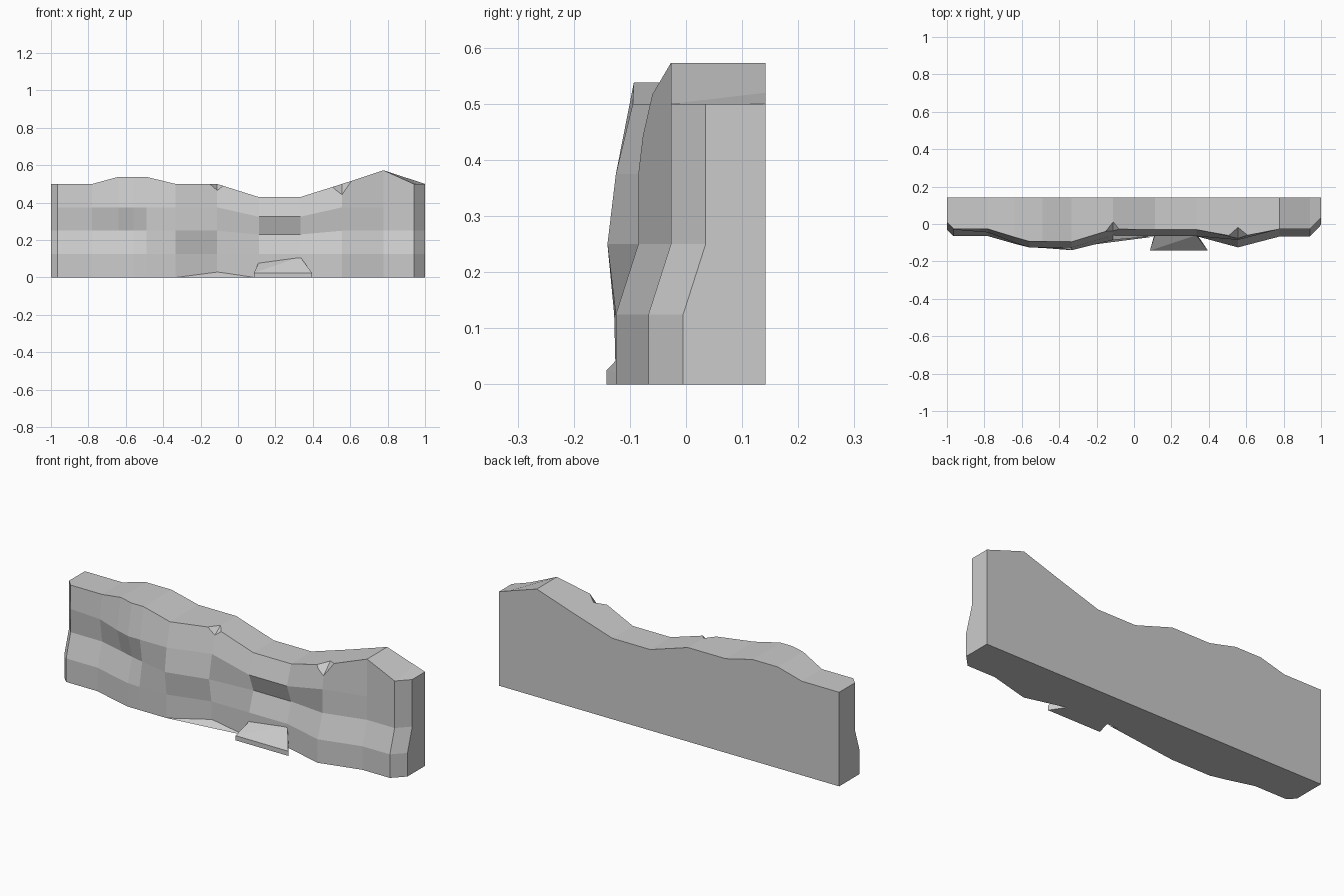
import bpy, bmesh
from mathutils import Vector

BACK = 0.142


def make_object(name, bm):
    bmesh.ops.recalc_face_normals(bm, faces=bm.faces)
    mesh = bpy.data.meshes.new(name)
    bm.to_mesh(mesh)
    bm.free()
    ob = bpy.data.objects.new(name, mesh)
    bpy.context.collection.objects.link(ob)
    return ob


def hull(name, points):
    bm = bmesh.new()
    for p in points:
        bm.verts.new(p)
    bmesh.ops.convex_hull(bm, input=bm.verts)
    bmesh.ops.dissolve_limit(bm, angle_limit=0.01, verts=bm.verts, edges=bm.edges)
    return make_object(name, bm)


# Rock wall: each column is x, front top z, back top z, then front y from foot to crest
columns = [
    (-1.0, .50, .50, -.03, -.03, .01, .01, .01),
    (-.965, .50, .50, -.065, -.065, -.027, -.03, -.027),
    (-.78, .50, .50, -.065, -.065, -.027, -.045, -.027),
    (-.64, .538, .538, -.105, -.105, -.065, -.10, -.07),
    (-.56, .538, .538, -.125, -.125, -.088, -.125, -.093),
    (-.49, .538, .538, -.125, -.128, -.105, -.125, -.093),
    (-.333, .50, .50, -.125, -.125, -.14, -.125, -.095),
    (-.111, .50, .50, -.065, -.065, -.085, -.06, -.027),
    (.111, .43, .43, -.065, -.065, -.03, -.065, -.03),
    (.333, .43, .43, -.065, -.065, -.03, -.065, -.03),
    (.556, .50, .50, -.125, -.125, -.085, -.085, -.07),
    (.778, .573, .573, -.067, -.067, -.027, -.027, -.027),
    (.94, .50, .52, -.067, -.067, -.027, -.027, -.027),
    (1.0, .50, .50, -.005, -.005, .035, .035, .035),
]
bm = bmesh.new()
rings = []
for x, zf, zb, *ys in columns:
    low = zf < .45
    heights = (0, .125, .23 if low else .25, .325 if low else .375, zf)
    ring = [bm.verts.new((x, y, z)) for y, z in zip(ys, heights)]
    ring += [bm.verts.new((x, BACK, zb)), bm.verts.new((x, BACK, 0))]
    rings.append(ring)
for a, b in zip(rings, rings[1:]):
    for i in range(7):
        j = (i + 1) % 7
        bm.faces.new((a[i], b[i], b[j], a[j]))
bm.faces.new(rings[0])
bm.faces.new(rings[-1])
wall = make_object("rock_wall", bm)

# V-shaped chips in the crest: lower front point, rear point, left and right points
chips = [
    ((-.111, -.034, .467), (-.111, .012, .50), (-.15, -.038, .50), (-.08, -.027, .49)),
    ((.556, -.080, .44), (.556, -.018, .50), (.50, -.068, .482), (.61, -.062, .518)),
]
for n, pts in enumerate(chips):
    pts = [Vector(p) for p in pts]
    mid = (pts[0] + pts[1]) / 2
    cutter = hull(f"chip_cutter_{n}", [mid + (p - mid) * 2 for p in pts])
    cutter.hide_render = True
    cutter.hide_set(True)
    cut = wall.modifiers.new("chip", 'BOOLEAN')
    cut.operation = 'DIFFERENCE'
    cut.solver = 'EXACT'
    cut.object = cutter

# Sloping stone at the foot
hull("foot_stone", [
    (.085, -.142, 0), (.395, -.142, 0), (.085, -.142, .025), (.395, -.142, .025),
    (.111, -.06, .08), (.333, -.06, .11), (.111, -.05, 0), (.333, -.05, 0)])

# Thin rubble wedge beside the stone
hull("foot_wedge", [
    (-.333, -.125, 0), (.09, -.07, 0), (-.111, -.064, .03), (-.111, -.05, 0)])
